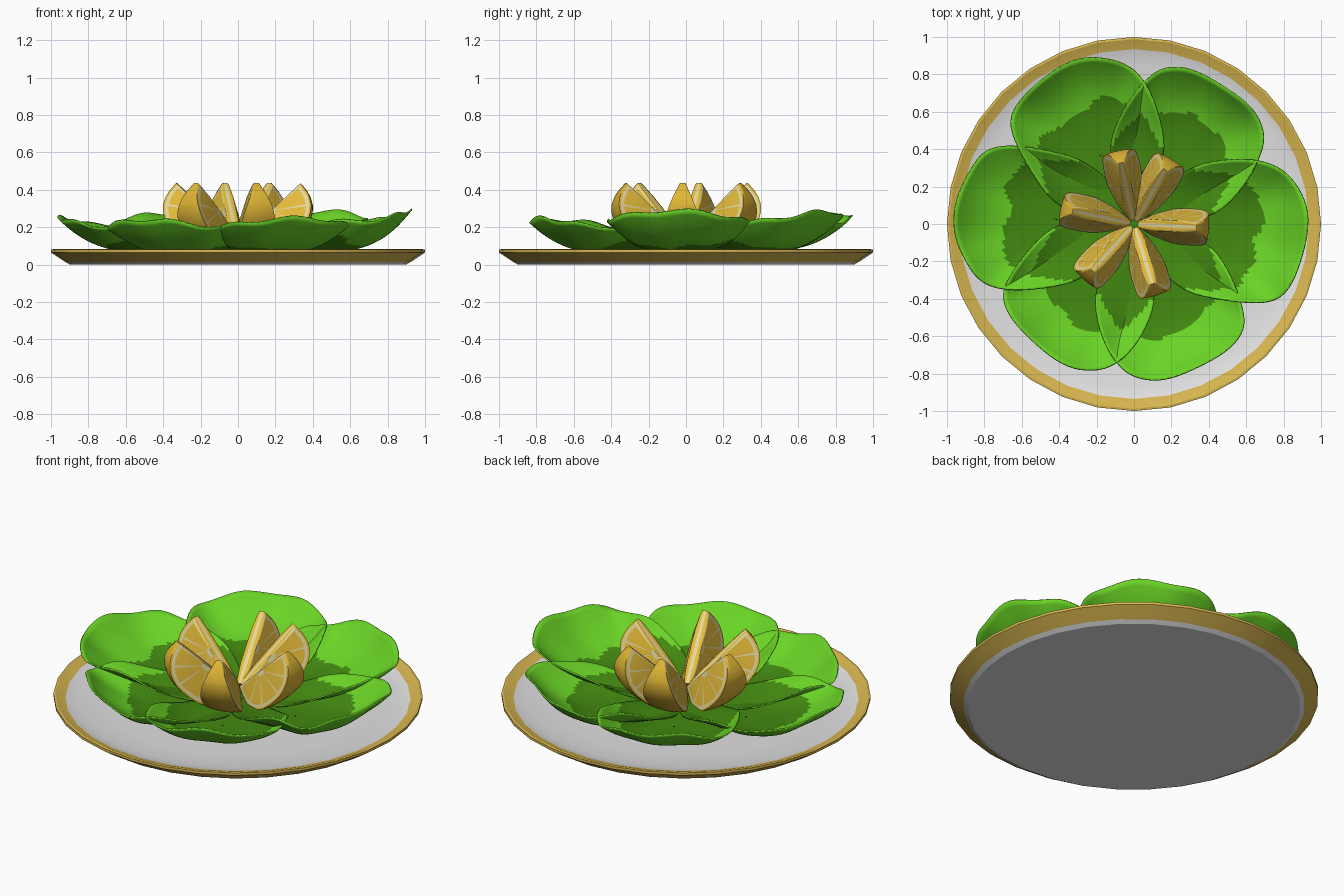
import bpy, bmesh, math
from mathutils import Vector

if "Cube" in bpy.data.objects:
    bpy.data.objects.remove(bpy.data.objects["Cube"])


def material(name, srgb):
    m = bpy.data.materials.new(name)
    lin = [((c / 255 + 0.055) / 1.055) ** 2.4 if c > 10 else c / 255 / 12.92 for c in srgb]
    m.diffuse_color = (*lin, 1)
    m.use_nodes = True
    m.node_tree.nodes["Principled BSDF"].inputs["Base Color"].default_value = m.diffuse_color
    return m


WHITE = material("plate white", (226, 226, 226))
GOLD = material("rim gold", (216, 182, 80))
LIGHT = material("leaf light green", (106, 212, 38))
DARK = material("leaf dark green", (66, 136, 16))
FLESH = material("lemon flesh", (230, 188, 58))
PITH = material("lemon pith", (228, 216, 160))
RIND = material("lemon rind", (224, 182, 54))


def finish(name, bm, mats, angle):
    bmesh.ops.remove_doubles(bm, verts=bm.verts, dist=1e-5)
    bmesh.ops.recalc_face_normals(bm, faces=bm.faces)
    me = bpy.data.meshes.new(name)
    bm.to_mesh(me)
    bm.free()
    for m in mats:
        me.materials.append(m)
    ob = bpy.data.objects.new(name, me)
    bpy.context.collection.objects.link(ob)
    bpy.ops.object.select_all(action='DESELECT')
    ob.select_set(True)
    bpy.context.view_layer.objects.active = ob
    bpy.ops.object.shade_smooth_by_angle(angle=math.radians(angle))
    return ob


def add_grid(bm, rows, mat_rule, closed=False):
    """Quads between rows of points; mat_rule(row, column, centre) gives the material."""
    grid = [[bm.verts.new(p) for p in row] for row in rows]
    n = len(grid[0])
    for i in range(len(grid) - 1):
        for j in range(n if closed else n - 1):
            k = (j + 1) % n
            f = bm.faces.new((grid[i][j], grid[i][k], grid[i + 1][k], grid[i + 1][j]))
            f.material_index = mat_rule(i, j, f.calc_center_median())


# Plate: 32-sided lathe, gold on the flared rim
profile = [(0.9, 0), (0.925, 0.015), (1.0, 0.065), (1.0, 0.08), (0.988, 0.082),
           (0.935, 0.062), (0.86, 0.045), (0.7, 0.038)]
bm = bmesh.new()
ring = [(math.cos(k * math.tau / 32), math.sin(k * math.tau / 32)) for k in range(32)]
rows = [[(r * c, r * s, z) for c, s in ring] for r, z in profile]
add_grid(bm, rows, lambda i, j, c: 1 if 1 <= i <= 4 else 0, True)
for row in (rows[0], rows[-1]):
    bm.faces.new([bm.verts.new(p) for p in row])
finish("plate", bm, [WHITE, GOLD], 30)


# Lettuce leaves: cupped blades, dark toward the base
HALF = [(-0.03, 0.0), (0.0, 0.08), (0.12, 0.2), (0.3, 0.33), (0.5, 0.375),
        (0.68, 0.375), (0.8, 0.33), (0.88, 0.22), (0.92, 0.08)]


def outline():
    pts = [Vector(p) for p in HALF] + [Vector((u, -v)) for u, v in HALF[:0:-1]]
    n, out = len(pts), []
    for i in range(n):
        a, b, c, d = (pts[(i + k) % n] for k in (-1, 0, 1, 2))
        for s in range(4):
            t = s / 4
            out.append(0.5 * (2 * b + (c - a) * t + (2 * a - 5 * b + 4 * c - d) * t * t
                              + (3 * b - a - 3 * c + d) * t ** 3))
    return out


def leaf(name, angle, length, base, tip, phase):
    bm = bmesh.new()
    ca, sa = math.cos(math.radians(angle)), math.sin(math.radians(angle))
    edge = outline()
    scale = length / 0.92
    rows = []
    for i in range(25):
        q = max(i / 24, 0.002)
        row = []
        for j, e in enumerate(edge):
            th = j / len(edge) * math.tau
            wob = 1 + q ** 4 * 0.015 * math.sin(5 * th + phase)
            u = (0.4 + (e.x - 0.4) * q * wob) * scale
            v = e.y * q * wob
            ramp = min(max((u - 0.02) / 0.6, 0), 1)
            ramp = ramp * ramp * (3 - 2 * ramp)
            z = base + (tip - base) * q ** 3.2 * ramp * (1 - 0.25 * (v / 0.38) ** 2)
            z += 0.01 * q ** 3 * ramp * math.sin(7 * th + 2 * phase)
            row.append((u * ca - v * sa, u * sa + v * ca, z))
        rows.append(row)

    def shade(i, j, c):
        u, v = c.x * ca + c.y * sa, c.y * ca - c.x * sa
        lim = 1 + 0.12 * math.sin(14 * v + phase) + 0.08 * math.sin(31 * v + 9 * u)
        return 1 if (max(u, 0) / (0.67 * scale)) ** 4 + (v / 0.33) ** 4 < lim else 0

    add_grid(bm, rows, shade, True)
    ob = finish(name, bm, [LIGHT, DARK], 60)
    mod = ob.modifiers.new("thickness", 'SOLIDIFY')
    mod.thickness = 0.008
    mod.offset = 0


# angle, length, base height, tip height
LEAVES = [(-4, 0.92, 0.07, 0.29), (57, 0.88, 0.058, 0.285), (116, 0.92, 0.076, 0.27),
          (177, 0.95, 0.066, 0.255), (234, 0.83, 0.054, 0.24), (292, 0.84, 0.062, 0.25)]
for n, (a, l, b, t) in enumerate(LEAVES):
    leaf(f"leaf_{n + 1}", a, l, b, t, 1.7 * n)


# Lemon wedges: blunt core edge rises outward, rind faces out and down
def wedge(name, angle):
    bm = bmesh.new()
    ra = math.radians(angle)
    out = Vector((math.cos(ra), math.sin(ra), 0))
    side = Vector((-out.y, out.x, 0))
    up = Vector((0, 0, 1))
    p0, p1 = out * 0.02 + up * 0.14, out * 0.335 + up * 0.435
    mid, half = (p0 + p1) / 2, (p1 - p0) / 2
    bulge = half.normalized().cross(side)
    if bulge.z > 0:
        bulge = -bulge
    alpha = math.radians(20)

    def point(t, f, w):
        """t runs along the arc, f from core to rind, w from -1 to 1 across the wedge."""
        c, s = math.cos(t), max(math.sin(t), 0)
        c = math.copysign(abs(c) ** 0.8, c) * f
        s = s ** 0.8 * f
        core = 0.03 * (1 - 0.5 * c ** 4) * w
        phi = alpha * w
        return mid + half * c + bulge * 0.2 * s * math.cos(phi) \
            + side * (0.2 * s * math.sin(phi) + core)

    # five segments separated by narrow pith strips
    ts, strip = [0.0], []
    for k in range(5):
        a, b = (k + 0.06) * math.pi / 5, (k + 0.94) * math.pi / 5
        ts += [a, (2 * a + b) / 3, (a + 2 * b) / 3, b]
        strip += [True, False, False, False]
    ts.append(math.pi)
    strip.append(True)
    fs = [0.001, 0.14, 0.5, 0.87, 0.95, 1.0]

    def flesh(i, j, c):
        if i == 4:
            return 2
        return 1 if i in (0, 3) or strip[j] else 0

    for w in (-1, 1):
        add_grid(bm, [[point(t, f, w) for t in ts] for f in fs], flesh)
    # rind skin, then the narrow strip along the core
    across = [k / 3 - 1 for k in range(7)]
    add_grid(bm, [[point(t, 1, w) for t in ts] for w in across], lambda i, j, c: 2)
    core = [(0, f) for f in fs[::-1]] + [(math.pi, f) for f in fs]
    add_grid(bm, [[point(t, f, w) for t, f in core] for w in across],
             lambda i, j, c: 1 if i in (2, 3) else 0)
    finish(name, bm, [FLESH, PITH, RIND], 80)


for n, a in enumerate((-3, 60, 102, 168, 228, 287)):
    wedge(f"lemon_wedge_{n + 1}", a)
